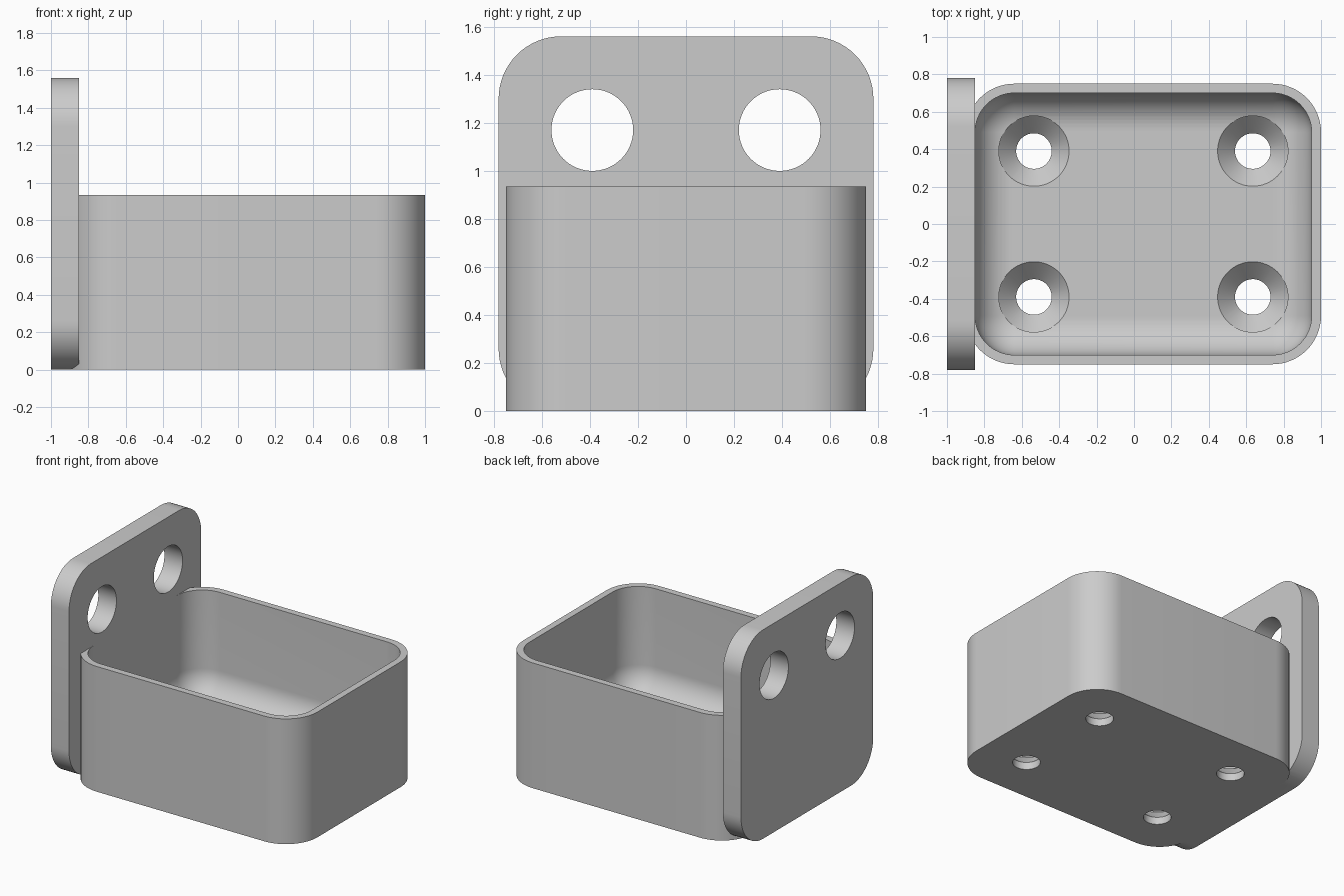
import bpy, bmesh
from math import sin, cos, pi, radians
from mathutils import Matrix

if "Cube" in bpy.data.objects:
    bpy.data.objects.remove(bpy.data.objects["Cube"])

SEG = 16
grey = bpy.data.materials.new("plain grey")
grey.use_nodes = True
COLOUR = (0.6, 0.6, 0.6, 1)
grey.diffuse_color = COLOUR
grey.node_tree.nodes["Principled BSDF"].inputs["Base Color"].default_value = COLOUR


def rounded_rect(half_u, half_v, r):
    """Counter-clockwise outline with round corners."""
    pts = []
    for k, (su, sv) in enumerate([(1, 1), (-1, 1), (-1, -1), (1, -1)]):
        for i in range(SEG + 1):
            a = (k + i / SEG) * pi / 2
            pts.append((su * (half_u - r) + r * cos(a), sv * (half_v - r) + r * sin(a)))
    return pts


def circle(r):
    return [(r * cos(2 * pi * i / 64), r * sin(2 * pi * i / 64)) for i in range(64)]


def loft(name, rings, matrix):
    """Closed solid through a stack of (outline, height) rings."""
    bm = bmesh.new()
    loops = [[bm.verts.new((u, v, h)) for u, v in outline] for outline, h in rings]
    n = len(loops[0])
    for a, b in zip(loops, loops[1:]):
        for i in range(n):
            j = (i + 1) % n
            bm.faces.new((a[i], a[j], b[j], b[i]))
    bm.faces.new(loops[0][::-1])
    bm.faces.new(loops[-1])
    bm.transform(matrix)
    bmesh.ops.recalc_face_normals(bm, faces=bm.faces)
    mesh = bpy.data.meshes.new(name)
    bm.to_mesh(mesh)
    bm.free()
    mesh.materials.append(grey)
    obj = bpy.data.objects.new(name, mesh)
    bpy.context.collection.objects.link(obj)
    return obj


def combine(target, other, operation):
    """Apply a boolean and discard the second solid."""
    mod = target.modifiers.new("boolean", "BOOLEAN")
    mod.operation, mod.solver, mod.object = operation, "EXACT", other
    bpy.context.view_layer.objects.active = target
    bpy.ops.object.modifier_apply(modifier=mod.name)
    bpy.data.objects.remove(other)


# Tray block
centre = Matrix.Translation((0.05, 0, 0))
outer = rounded_rect(0.95, 0.75, 0.26)
tray = loft("mounting_tray", [(outer, 0), (outer, 0.935)], centre)

# Hollow with a filleted floor
FLOOR, FILLET = 0.15, 0.2
rings = []
for i in range(SEG + 1):
    a = i / SEG * pi / 2
    inset = FILLET * (1 - sin(a))
    rings.append((rounded_rect(0.9 - inset, 0.7 - inset, 0.21 - inset),
                  FLOOR + FILLET * (1 - cos(a))))
rings.append((rounded_rect(0.9, 0.7, 0.21), 1.1))
combine(tray, loft("hollow_cutter", rings, centre), "DIFFERENCE")

# Countersunk screw holes in the floor
for x in (-0.535, 0.635):
    for y in (-0.39, 0.39):
        screw = [(circle(0.095), -0.1), (circle(0.095), 0.055),
                 (circle(0.188), FLOOR), (circle(0.188), 0.5)]
        combine(tray, loft("screw_cutter", screw, Matrix.Translation((x, y, 0))), "DIFFERENCE")

# Upright plate with two hanging holes
upright = Matrix(((0, 0, 1, 0), (1, 0, 0, 0), (0, 1, 0, 0), (0, 0, 0, 1)))
outline = rounded_rect(0.78, 0.78, 0.26)
plate = loft("back_plate", [(outline, -1), (outline, -0.85)],
             Matrix.Translation((0, 0, 0.78)) @ upright)
for y in (-0.39, 0.39):
    hole = loft("hole_cutter", [(circle(0.17), -1.2), (circle(0.17), -0.6)],
                Matrix.Translation((0, y, 1.17)) @ upright)
    combine(plate, hole, "DIFFERENCE")

# One continuous solid
combine(tray, plate, "UNION")
bpy.ops.object.select_all(action="DESELECT")
tray.select_set(True)
bpy.context.view_layer.objects.active = tray
bpy.ops.object.shade_smooth_by_angle(angle=radians(30))
